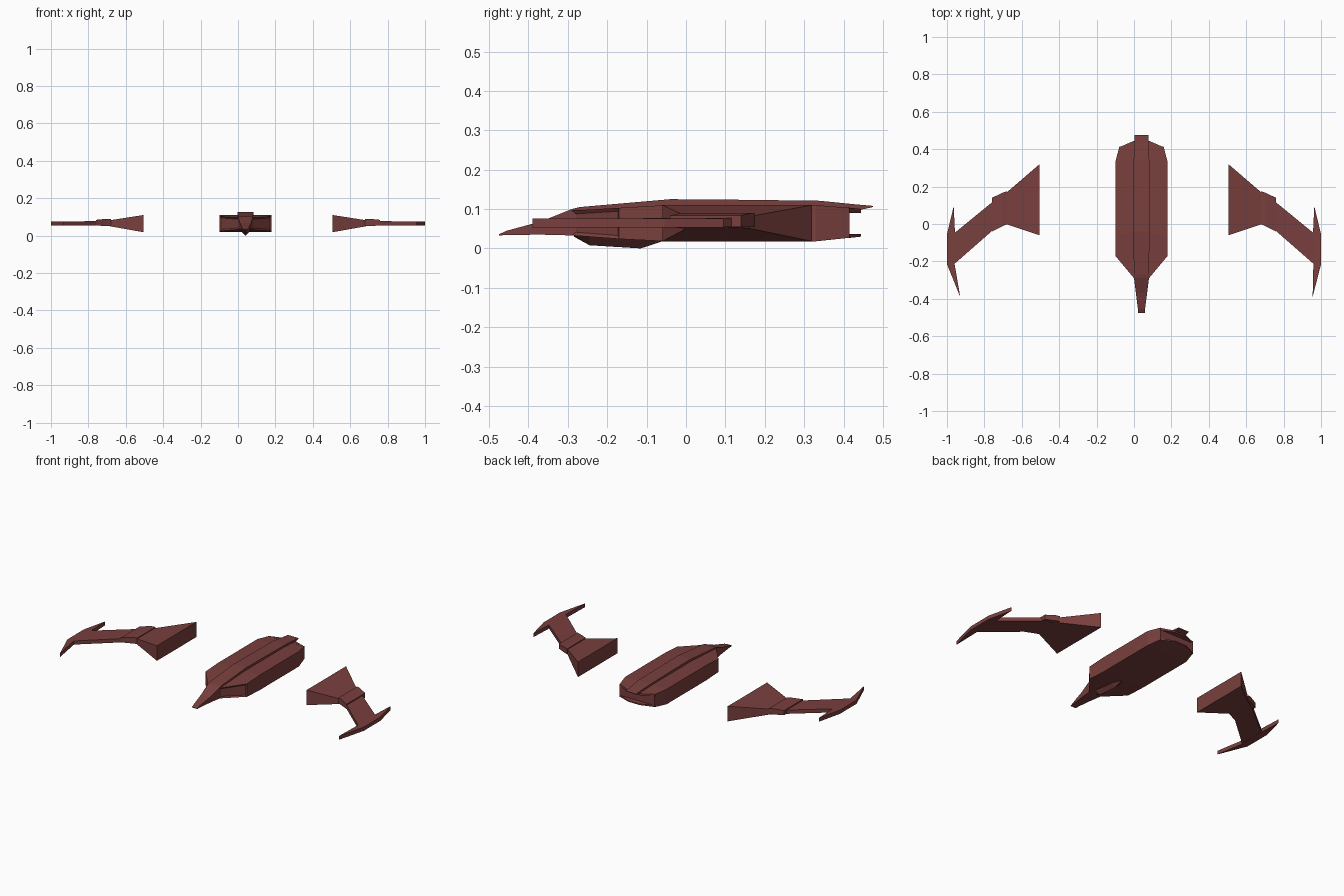
import bpy
import bmesh

cube = bpy.data.objects.get("Cube")
if cube:
    bpy.data.objects.remove(cube, do_unlink=True)

red = bpy.data.materials.new("dull red")
red.use_nodes = True
COLOUR = (0.19, 0.05, 0.047, 1)
red.diffuse_color = COLOUR
red.node_tree.nodes["Principled BSDF"].inputs["Base Color"].default_value = COLOUR
HULL_X = 0.04


def finish(bm, name):
    bmesh.ops.recalc_face_normals(bm, faces=bm.faces)
    mesh = bpy.data.meshes.new(name)
    bm.to_mesh(mesh)
    bm.free()
    mesh.materials.append(red)
    obj = bpy.data.objects.new(name, mesh)
    bpy.context.collection.objects.link(obj)
    return obj


def loft(name, rings, inset_bay=None):
    """Skin a row of equal-length point rings and cap both ends."""
    bm = bmesh.new()
    loops = [[bm.verts.new(p) for p in ring] for ring in rings]
    n = len(loops[0])
    bays = []
    for a, b in zip(loops, loops[1:]):
        bays.append([bm.faces.new((a[i], a[(i + 1) % n], b[(i + 1) % n], b[i]))
                     for i in range(n)])
    bm.faces.new(loops[0])
    bm.faces.new(loops[-1])
    bmesh.ops.recalc_face_normals(bm, faces=bm.faces)
    if inset_bay is not None:
        # recessed panel on both side faces of one bay
        sides = [bays[inset_bay][1], bays[inset_bay][3]]
        bmesh.ops.inset_individual(bm, faces=sides, thickness=0.012, depth=-0.006)
    return finish(bm, name)


def section(y, half, low, high):
    """Rectangular hull cross-section."""
    return [(HULL_X + x, y, z) for x, z in
            ((-half, low), (half, low), (half, high), (-half, high))]


def hull_part(name, stations, inset_bay=None):
    return loft(name, [section(*s) for s in stations], inset_bay)


# Main hull with recessed panels on the angled bow faces
hull_part("hull", [
    (-0.29, 0.04, 0.033, 0.096),
    (-0.17, 0.14, 0.024, 0.103),
    (-0.05, 0.14, 0.018, 0.11),
    (0.33, 0.14, 0.018, 0.11),
    (0.415, 0.118, 0.027, 0.103),
], inset_bay=0)

# Overhanging lips above and below the stern recess
hull_part("upper_stern_lip", [(0.41, 0.12, 0.09, 0.104), (0.445, 0.04, 0.09, 0.1)])
hull_part("lower_stern_lip", [(0.41, 0.12, 0.026, 0.037), (0.445, 0.04, 0.03, 0.037)])

# Raised spine along the top, overhanging the stern
hull_part("spine", [
    (-0.29, 0.04, 0.08, 0.1),
    (-0.27, 0.041, 0.08, 0.105),
    (-0.04, 0.042, 0.09, 0.125),
    (0.1, 0.042, 0.09, 0.124),
    (0.34, 0.042, 0.09, 0.121),
    (0.43, 0.037, 0.095, 0.112),
    (0.475, 0.037, 0.105, 0.108),
])

# Tapering nose
hull_part("nose", [
    (-0.29, 0.04, 0.033, 0.1),
    (-0.37, 0.03, 0.035, 0.068),
    (-0.455, 0.019, 0.034, 0.045),
    (-0.475, 0.018, 0.033, 0.036),
])


# V-shaped keel pod under the bow
def keel_ring(y, half, bottom):
    return [(HULL_X - half, y, 0.035), (HULL_X + half, y, 0.035), (HULL_X, y, bottom)]


loft("keel_pod", [keel_ring(-0.285, 0.03, 0.03), keel_ring(-0.245, 0.036, 0.008),
                  keel_ring(-0.115, 0.036, 0.0), keel_ring(-0.06, 0.03, 0.018)])


def wing_ring(side, x, front, back, low, high):
    return [(side * x, front, low), (side * x, back, low),
            (side * x, back, high), (side * x, front, high)]


def plate(name, outline, low, high):
    return loft(name, [[(x, y, z) for x, y in outline] for z in (low, high)])


for side, label in ((1, "left"), (-1, "right")):
    # Wing: thick root tapering to a thin swept arm
    loft(label + "_wing", [wing_ring(side, *s) for s in (
        (0.505, -0.06, 0.32, 0.018, 0.11),
        (0.685, 0.0, 0.165, 0.05, 0.082),
        (0.76, -0.038, 0.115, 0.054, 0.077),
        (0.962, -0.215, -0.05, 0.054, 0.076),
    )])
    # Raised band over the wing joint
    loft(label + "_wing_band", [wing_ring(side, *s) for s in (
        (0.68, -0.002, 0.175, 0.055, 0.088),
        (0.7, -0.01, 0.168, 0.055, 0.09),
        (0.76, -0.04, 0.14, 0.055, 0.084),
    )])
    # Curved blade at the wing tip
    front_x = 0.955 if side > 0 else 0.929
    plate(label + "_wingtip_blade", [(side * x, y) for x, y in (
        (front_x, -0.39), (1.0, -0.215), (1.0, -0.055),
        (0.964, 0.095), (0.957, -0.05), (0.959, -0.215))], 0.053, 0.076)
